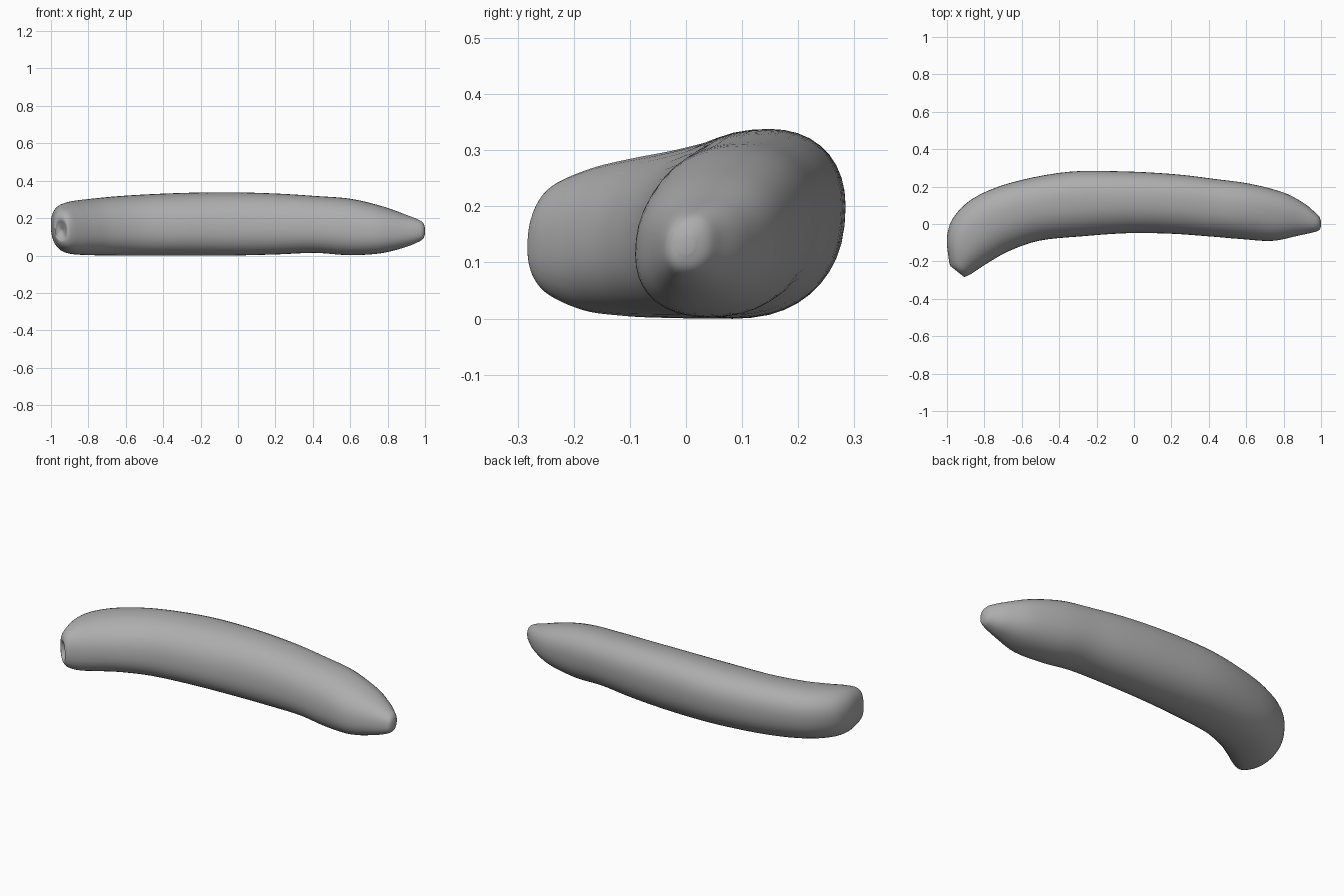
import bpy, bmesh, math
from mathutils import Vector

# Stations along the fruit: outer edge x,y, inner edge x,y, bottom z, top z
STATIONS = [
    (-0.948, -0.218, -0.932, -0.230, 0.12, 0.14),   # dent in the stem end
    (-0.966, -0.222, -0.922, -0.257, 0.095, 0.17),
    (-0.980, -0.226, -0.910, -0.282, 0.075, 0.200),  # stem rim
    (-0.990, -0.190, -0.880, -0.272, 0.043, 0.240),
    (-1.000, -0.070, -0.830, -0.240, 0.014, 0.272),
    (-0.962, 0.040, -0.765, -0.198, 0.004, 0.290),
    (-0.850, 0.143, -0.660, -0.141, 0.001, 0.305),
    (-0.650, 0.223, -0.500, -0.088, 0.000, 0.321),
    (-0.350, 0.279, -0.270, -0.065, 0.000, 0.334),
    (-0.050, 0.281, -0.030, -0.049, 0.000, 0.338),
    (0.220, 0.266, 0.200, -0.052, 0.006, 0.331),
    (0.430, 0.241, 0.400, -0.066, 0.014, 0.318),
    (0.620, 0.215, 0.580, -0.081, 0.002, 0.303),
    (0.800, 0.168, 0.740, -0.090, 0.012, 0.262),
    (0.910, 0.110, 0.880, -0.062, 0.044, 0.218),
    (0.968, 0.062, 0.960, -0.044, 0.072, 0.192),
    (0.990, 0.040, 0.990, -0.032, 0.090, 0.174),    # blossom tip
    (1.000, 0.015, 1.000, -0.012, 0.115, 0.148),
]
SIDES, STEPS, TILT, FULL = 40, 5, 0.15, 0.88


def full(v):
    # Rounder-cornered than a plain ellipse
    return math.copysign(abs(v) ** FULL, v)


def catmull(a, b, c, d, t):
    return 0.5 * (2 * b + (c - a) * t + (2 * a - 5 * b + 4 * c - d) * t * t
                  + (3 * b - a - 3 * c + d) * t ** 3)


def smooth_stations():
    n = len(STATIONS)
    for i in range(n - 1):
        four = [STATIONS[min(max(i + k, 0), n - 1)] for k in (-1, 0, 1, 2)]
        for s in range(STEPS):
            yield [catmull(*v, s / STEPS) for v in zip(*four)]
    yield STATIONS[-1]


# Loft slightly tilted oval sections along the bent body
bm = bmesh.new()
rings = []
for ox, oy, ix, iy, lo, hi in smooth_stations():
    outer, inner = Vector((ox, oy, 0)), Vector((ix, iy, 0))
    mid, half = (outer + inner) / 2, (outer - inner) / 2
    ring = []
    for k in range(SIDES):
        a = math.tau * k / SIDES
        p = mid + half * full(math.cos(a))
        p.z = (lo + hi) / 2 + (hi - lo) / 2 * full(math.sin(a + TILT))
        ring.append(bm.verts.new(p))
    rings.append(ring)
for r0, r1 in zip(rings, rings[1:]):
    for k in range(SIDES):
        j = (k + 1) % SIDES
        bm.faces.new((r0[k], r0[j], r1[j], r1[k]))
bm.faces.new(rings[0])
bm.faces.new(rings[-1])
bmesh.ops.recalc_face_normals(bm, faces=bm.faces)
for f in bm.faces:
    f.smooth = True

mesh = bpy.data.meshes.new("curved_fruit")
bm.to_mesh(mesh)
bm.free()
fruit = bpy.data.objects.new("curved_fruit", mesh)
bpy.context.collection.objects.link(fruit)

# Darker grey skin
skin = bpy.data.materials.new("skin")
skin.diffuse_color = (0.42, 0.42, 0.42, 1)
mesh.materials.append(skin)
